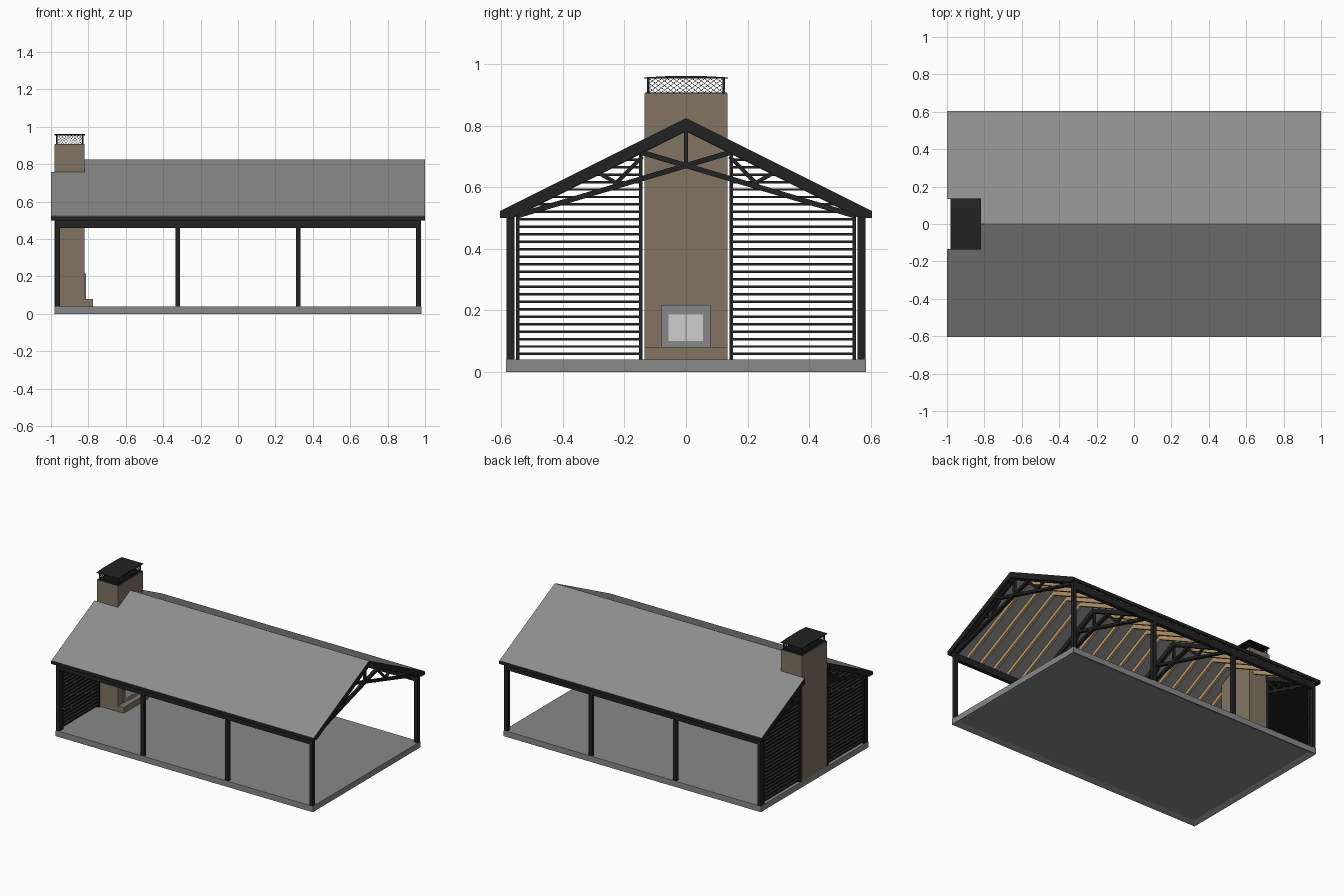
import bpy, bmesh
from mathutils import Vector

if "Cube" in bpy.data.objects:
    bpy.data.objects.remove(bpy.data.objects["Cube"])


def material(name, r, g, b):
    m = bpy.data.materials.new(name)
    m.diffuse_color = (r, g, b, 1)
    m.use_nodes = True
    m.node_tree.nodes["Principled BSDF"].inputs["Base Color"].default_value = m.diffuse_color
    return m


ROOF = material("roof_grey", 0.27, 0.27, 0.27)
CONCRETE = material("concrete_grey", 0.25, 0.25, 0.25)
DARK = material("charcoal", 0.016, 0.016, 0.016)
STONE = material("brown_stone", 0.225, 0.175, 0.125)
TIMBER = material("timber_tan", 0.45, 0.30, 0.15)
GLASS = material("pale_glass", 0.62, 0.62, 0.62)

parts = {}   # name -> (bmesh, material)


def prism(name, mat, pts, a0, a1, axis="x"):
    """Extrude a polygon along x (points are y,z) or along y (points are x,z)."""
    bm = parts.setdefault(name, (bmesh.new(), mat))[0]
    rings = []
    for a in (a0, a1):
        rings.append([bm.verts.new((a, u, w) if axis == "x" else (u, a, w)) for u, w in pts])
    n = len(pts)
    bm.faces.new(rings[0])
    bm.faces.new(rings[1])
    for i in range(n):
        j = (i + 1) % n
        bm.faces.new((rings[0][i], rings[0][j], rings[1][j], rings[1][i]))


def box(name, mat, x0, x1, y0, y1, z0, z1):
    prism(name, mat, [(y0, z0), (y1, z0), (y1, z1), (y0, z1)], x0, x1)


def bar(name, mat, p, q, width, a0, a1, axis="x"):
    """Straight member from p to q in the profile plane."""
    p, q = Vector(p), Vector(q)
    d = (q - p).normalized() * width / 2
    n = Vector((-d.y, d.x))
    prism(name, mat, [p + n, q + n, q - n, p - n], a0, a1, axis)


def roof_z(y):
    return 0.825 - 0.5 * y


def band(name, mat, s, y0, y1, d0, d1, x0, x1):
    """Sloped strip between depths d0 and d1 below the roof, cut level at the eave."""
    low = (0.825 - d1 - 0.5) / 0.5
    pts = [(y0, roof_z(y0) - d0), (y1, roof_z(y1) - d0)]
    if low < y1:
        pts += [(y1, 0.5), (low, 0.5)]
    else:
        pts += [(y1, roof_z(y1) - d1)]
    pts += [(y0, roof_z(y0) - d1)]
    prism(name, mat, [(s * y, z) for y, z in pts], x0, x1)


CX0, CX1, CY = -0.98, -0.82, 0.135     # chimney footprint
FRAMES = (-0.965, -0.322, 0.322, 0.965)

# Floor slab with a recessed underside
box("floor_slab", CONCRETE, -0.98, 0.98, -0.585, 0.585, 0, 0.04)
slab = parts["floor_slab"][0]
slab.normal_update()
bottom = [f for f in slab.faces if all(v.co.z < 0.001 for v in f.verts)]
bmesh.ops.inset_region(slab, faces=bottom, thickness=0.05)
for v in bottom[0].verts:
    v.co.z = 0.015

for s in (-1, 1):
    # Posts and eave beams
    for x in FRAMES:
        box("posts", DARK, x - 0.0125, x + 0.0125, s * 0.557, s * 0.583, 0.04, 0.50)
    box("eave_beams", DARK, -0.978, 0.978, s * 0.557, s * 0.583, 0.46, 0.505)

    # Roof sheet, notched round the chimney
    prism("roof_sheet", ROOF, [(0, 0.825), (s * 0.6045, roof_z(0.6045)),
          (s * 0.6045, roof_z(0.6045) - 0.009), (0, 0.816)], CX1, 0.9995)
    prism("roof_sheet", ROOF, [(s * CY, roof_z(CY)), (s * 0.6045, roof_z(0.6045)),
          (s * 0.6045, roof_z(0.6045) - 0.009), (s * CY, roof_z(CY) - 0.009)], -0.9995, CX1)

    # Gable and eave fascia
    band("fascia", DARK, s, 0, 0.605, 0.001, 0.041, 0.985, 1.0)
    band("fascia", DARK, s, CY, 0.605, 0.001, 0.041, -1.0, -0.985)
    box("fascia", DARK, -1, 1, s * 0.592, s * 0.605, 0.50, 0.5215)

    # Timber rafters
    for i in range(19):
        x = -0.964 + i * 0.1071
        band("rafters", TIMBER, s, CY if x < CX1 + 0.01 else 0, 0.592, 0.008, 0.036,
             x - 0.009, x + 0.009)

    # Scissor trusses
    for x in FRAMES:
        a, b = x - 0.011, x + 0.011
        band("trusses", DARK, s, 0, 0.58, 0.012, 0.044, a, b)
        bar("trusses", DARK, (s * -0.55, 0.507), (s * 0.14, 0.712), 0.017, a + 0.001 * s, b + 0.001 * s)
        bar("trusses", DARK, (s * 0.235, 0.605), (s * 0.142, 0.70), 0.013, a + 0.003, b - 0.003)
        bar("trusses", DARK, (s * 0.22, 0.61), (s * 0.29, 0.65), 0.013, a + 0.003, b - 0.003)
        if s == 1:
            box("trusses", DARK, a + 0.002, b - 0.002, -0.007, 0.007, 0.665, 0.80)

    # Slatted end screens beside the chimney
    box("screen_posts", DARK, -0.978, -0.952, s * 0.141, s * 0.153, 0.04, 0.715)
    box("screen_posts", DARK, -0.978, -0.952, s * 0.541, s * 0.553, 0.04, 0.51)
    for i in range(27):
        z = 0.058 + i * 0.0243
        outer = min(0.543, (0.785 - z) / 0.5)
        if outer > 0.16:
            box("screen_slats", DARK, -0.975, -0.955, s * 0.15, s * outer, z - 0.004, z + 0.004)

# Chimney, hearth and firebox
box("chimney", STONE, CX0, CX1, -CY, CY, 0.04, 0.905)
box("hearth", STONE, CX1, -0.775, -CY, CY, 0.04, 0.08)
y0, y1, z0, z1 = -0.08, 0.08, 0.08, 0.217
box("firebox_frame", CONCRETE, CX1, -0.814, y0, -0.057, z0, z1)
box("firebox_frame", CONCRETE, CX1, -0.814, 0.055, y1, z0, z1)
box("firebox_frame", CONCRETE, CX1, -0.814, -0.057, 0.055, z0, 0.10)
box("firebox_frame", CONCRETE, CX1, -0.814, -0.057, 0.055, 0.187, z1)
box("firebox_frame", CONCRETE, CX1, -0.814, -0.002, 0.002, 0.10, 0.187)
for a, b in ((-0.057, -0.002), (0.002, 0.055)):
    box("firebox_doors", GLASS, CX1, -0.816, a, b, 0.10, 0.187)

# Chimney cap: crown plate, corner legs, low-pitched lid
box("chimney_crown", DARK, CX0 + 0.002, CX1 - 0.002, -CY + 0.002, CY - 0.002, 0.903, 0.908)
prism("chimney_lid", DARK, [(-0.137, 0.953), (0.137, 0.953), (0.137, 0.957), (0.065, 0.961),
      (-0.065, 0.961), (-0.137, 0.957)], -0.982, -0.818)
for x in (-0.969, -0.831):
    for y in (-0.122, 0.122):
        box("lid_legs", DARK, x - 0.004, x + 0.004, y - 0.004, y + 0.004, 0.905, 0.955)

# Spark screen: crossed diagonal wires on four sides
W = 0.0016


def lattice(u0, u1, side0, side1, axis, n):
    step = (u1 - u0) / n
    for i in range(n):
        a, b = u0 + i * step, u0 + (i + 1) * step
        for k in range(3):
            lo, hi = 0.908 + k * 0.015, 0.923 + k * 0.015
            bar("spark_screen", DARK, (a, lo), (b, hi), W, side0, side1, axis)
            bar("spark_screen", DARK, (a, hi), (b, lo), W, side0, side1, axis)


for x in (-0.969, -0.831):
    lattice(-0.12, 0.12, x - W / 2, x + W / 2, "x", 12)
for y in (-0.122, 0.122):
    lattice(-0.967, -0.833, y - W / 2, y + W / 2, "y", 7)

# Turn every collected part into an object
for name, (bm, mat) in parts.items():
    bmesh.ops.recalc_face_normals(bm, faces=bm.faces[:])
    me = bpy.data.meshes.new(name)
    bm.to_mesh(me)
    bm.free()
    me.materials.append(mat)
    bpy.context.collection.objects.link(bpy.data.objects.new(name, me))
